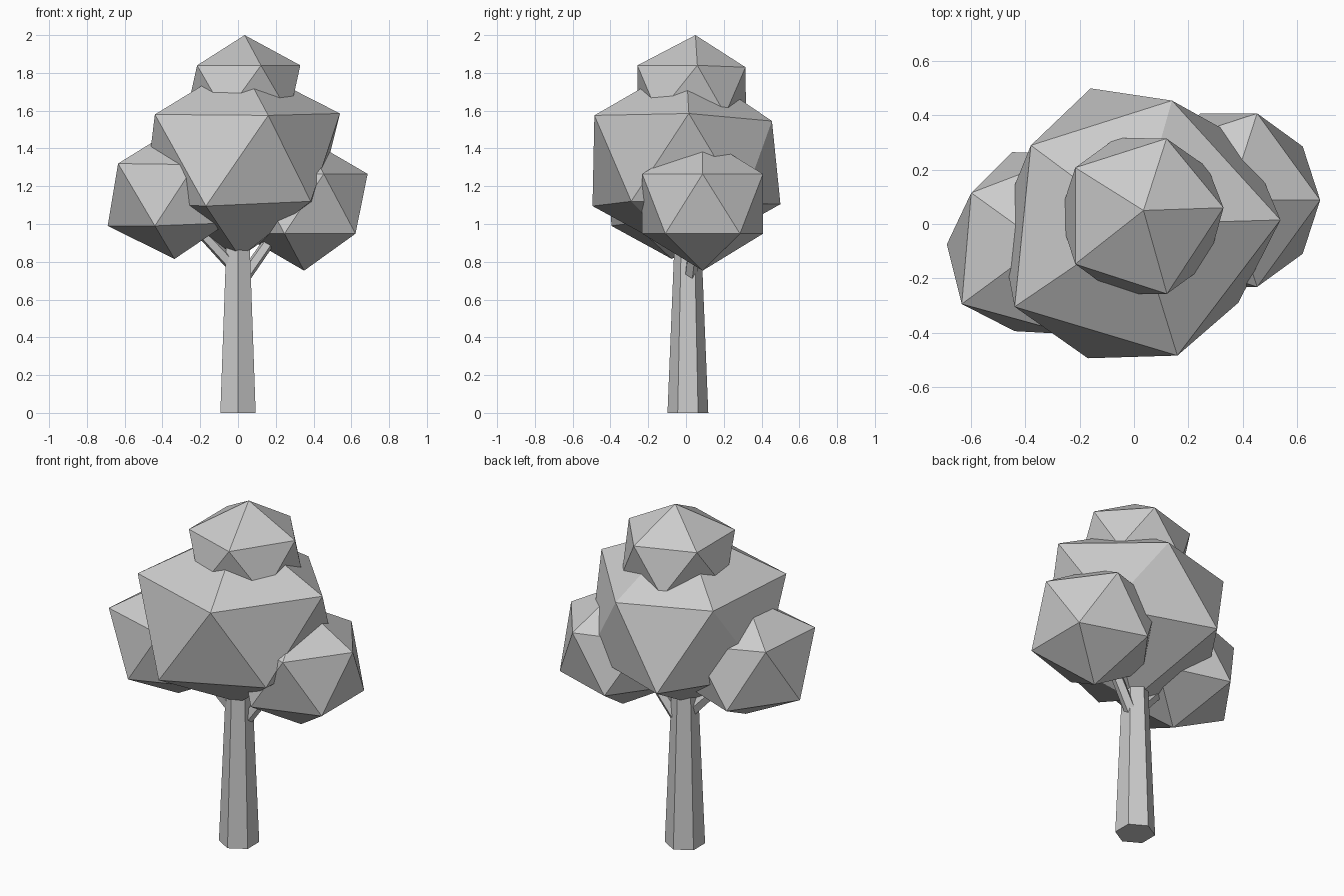
import bpy
import bmesh
from mathutils import Vector, Matrix

cube = bpy.data.objects.get("Cube")
if cube:
    bpy.data.objects.remove(cube, do_unlink=True)

grey = bpy.data.materials.new("plain_grey")
grey.use_nodes = True
colour = (0.6, 0.6, 0.6, 1)
grey.diffuse_color = colour
grey.node_tree.nodes["Principled BSDF"].inputs["Base Color"].default_value = colour


def finish(name, bm):
    """Turn a bmesh into a flat shaded object."""
    mesh = bpy.data.meshes.new(name)
    bmesh.ops.recalc_face_normals(bm, faces=bm.faces)
    bm.to_mesh(mesh)
    bm.free()
    mesh.materials.append(grey)
    obj = bpy.data.objects.new(name, mesh)
    bpy.context.collection.objects.link(obj)
    return obj


def foliage(name, centre, radius, height, corners=()):
    """Twenty-sided clump; each listed corner pulls the nearest vertex to it."""
    bm = bmesh.new()
    bmesh.ops.create_icosphere(bm, subdivisions=1, radius=1)
    bmesh.ops.scale(bm, vec=(radius, radius, height), verts=bm.verts)
    bmesh.ops.translate(bm, vec=centre, verts=bm.verts)
    for corner in map(Vector, corners):
        nearest = min(bm.verts, key=lambda v: (v.co - corner).length)
        nearest.co = corner
    return finish(name, bm)


def limb(name, start, end, r_start, r_end, sides, turn=0):
    """Tapered prism from start to end."""
    start, end = Vector(start), Vector(end)
    axis = end - start
    bm = bmesh.new()
    bmesh.ops.create_cone(bm, cap_ends=True, segments=sides, radius1=r_start,
                          radius2=r_end, depth=axis.length)
    bmesh.ops.rotate(bm, matrix=Matrix.Rotation(turn, 3, 'Z'), verts=bm.verts)
    spin = Vector((0, 0, 1)).rotation_difference(axis).to_matrix()
    bmesh.ops.rotate(bm, matrix=spin, verts=bm.verts)
    bmesh.ops.translate(bm, vec=(start + end) / 2, verts=bm.verts)
    return finish(name, bm)


# Trunk and the two branches carrying the side clumps
limb("trunk", (0, 0.01, 0), (0, 0.01, 1.1), 0.108, 0.063, 6)
limb("left_branch", (0.02, 0.02, 0.7), (0.3, 0.07, 1.1), 0.035, 0.03, 5)
limb("right_branch", (-0.02, 0, 0.77), (-0.28, -0.05, 1.05), 0.035, 0.03, 5)

# Main crown, slightly uneven
foliage("main_foliage", (0.01, 0, 1.34), 0.568, 0.515, [
    (0.54, 0.015, 1.585), (0.14, 0.455, 1.545), (-0.38, 0.29, 1.57),
    (-0.44, -0.305, 1.58), (0.16, -0.485, 1.575),
    (-0.17, -0.495, 1.095), (-0.16, 0.5, 1.105), (0.385, -0.29, 1.12)])

# Smaller clumps
foliage("top_foliage", (0.028, 0.03, 1.71), 0.338, 0.29, [
    (0.035, 0.05, 2), (0.33, 0.06, 1.84), (0.12, 0.315, 1.83)])
foliage("left_foliage", (0.35, 0.088, 1.107), 0.376, 0.354)
foliage("right_foliage", (-0.336, -0.075, 1.16), 0.39, 0.345, [
    (-0.69, -0.075, 0.99), (-0.44, -0.395, 0.99), (-0.45, 0.265, 0.99),
    (-0.635, -0.295, 1.32), (-0.6, 0.115, 1.32)])
